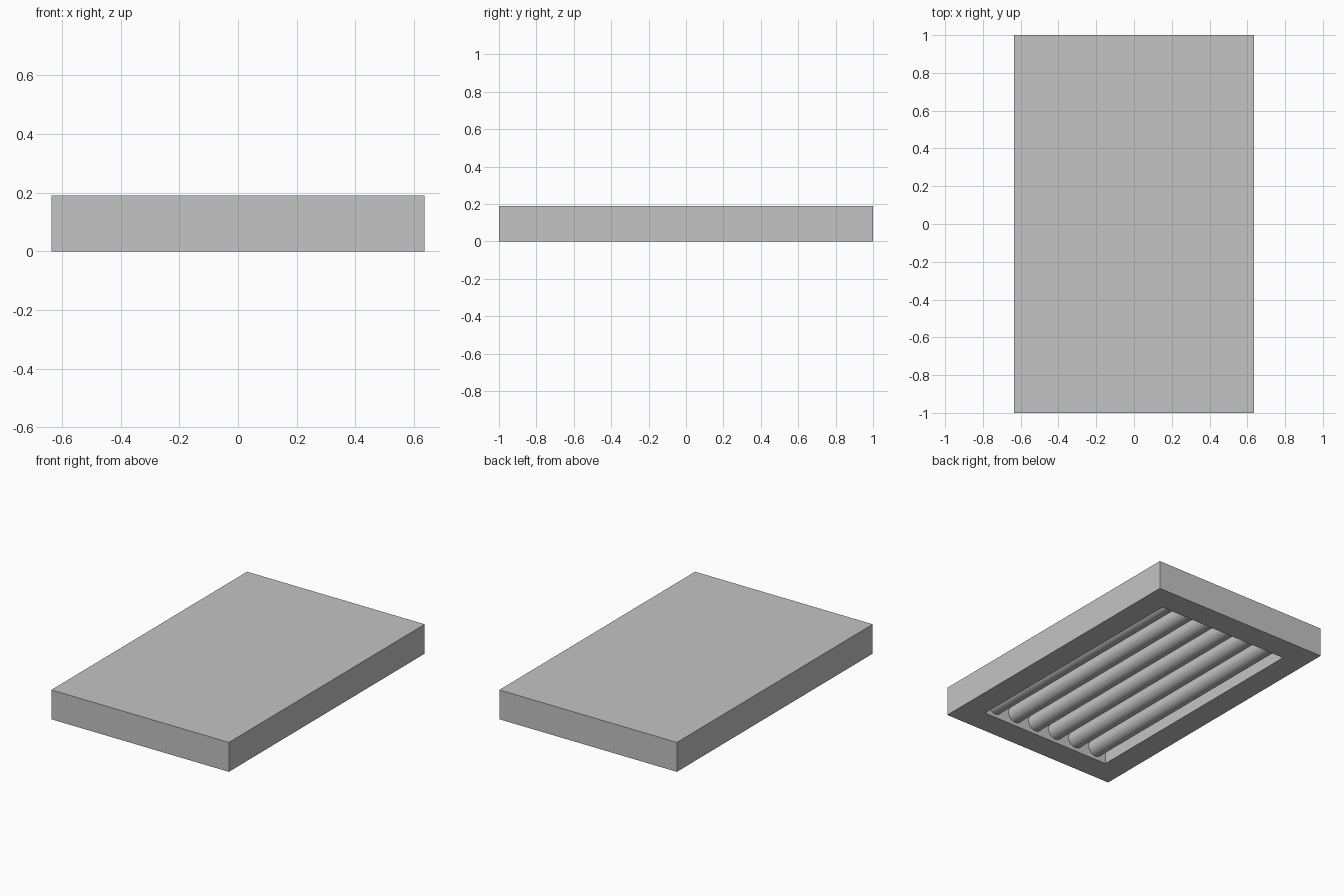
import bpy
import bmesh
import math
from mathutils import Matrix

cube = bpy.data.objects.get("Cube")
if cube:
    bpy.data.objects.remove(cube, do_unlink=True)

HALF_X, HALF_Y, HEIGHT = 0.635, 1.0, 0.19
OPEN_X, OPEN_Y, DEPTH = 0.475, 0.835, 0.15
TUBES, RADIUS, TUBE_Z = 6, 0.053, 0.075

grey = bpy.data.materials.new("light_grey")
grey.use_nodes = True
colour = (0.55, 0.55, 0.55, 1)
grey.diffuse_color = colour
grey.node_tree.nodes["Principled BSDF"].inputs["Base Color"].default_value = colour


def add_object(name, bm):
    mesh = bpy.data.meshes.new(name)
    bm.to_mesh(mesh)
    bm.free()
    mesh.materials.append(grey)
    obj = bpy.data.objects.new(name, mesh)
    bpy.context.collection.objects.link(obj)
    return obj


# Housing: a box whose underside is inset and pushed up into a recess
bm = bmesh.new()
bmesh.ops.create_cube(bm, size=1)
bmesh.ops.scale(bm, vec=(2 * HALF_X, 2 * HALF_Y, HEIGHT), verts=bm.verts)
bmesh.ops.translate(bm, vec=(0, 0, HEIGHT / 2), verts=bm.verts)
bm.normal_update()
bottom = next(f for f in bm.faces if f.normal.z < -0.9)
bmesh.ops.inset_individual(bm, faces=[bottom], thickness=HALF_X - OPEN_X)
for v in bottom.verts:
    v.co.x = math.copysign(OPEN_X, v.co.x)
    v.co.y = math.copysign(OPEN_Y, v.co.y)
bmesh.ops.inset_individual(bm, faces=[bottom], thickness=0)
for v in bottom.verts:
    v.co.z = DEPTH
bmesh.ops.recalc_face_normals(bm, faces=bm.faces)
add_object("housing", bm)

# Row of tubes running the length of the recess
pitch = 2 * OPEN_X / TUBES
for i in range(TUBES):
    bm = bmesh.new()
    bmesh.ops.create_cone(bm, cap_ends=True, segments=32, radius1=RADIUS,
                          radius2=RADIUS, depth=2 * OPEN_Y,
                          matrix=Matrix.Rotation(math.pi / 2, 4, "X"))
    for f in bm.faces:
        f.smooth = len(f.verts) == 4
    tube = add_object(f"tube_{i + 1}", bm)
    tube.location = ((i + 0.5) * pitch - OPEN_X, 0, TUBE_Z)
